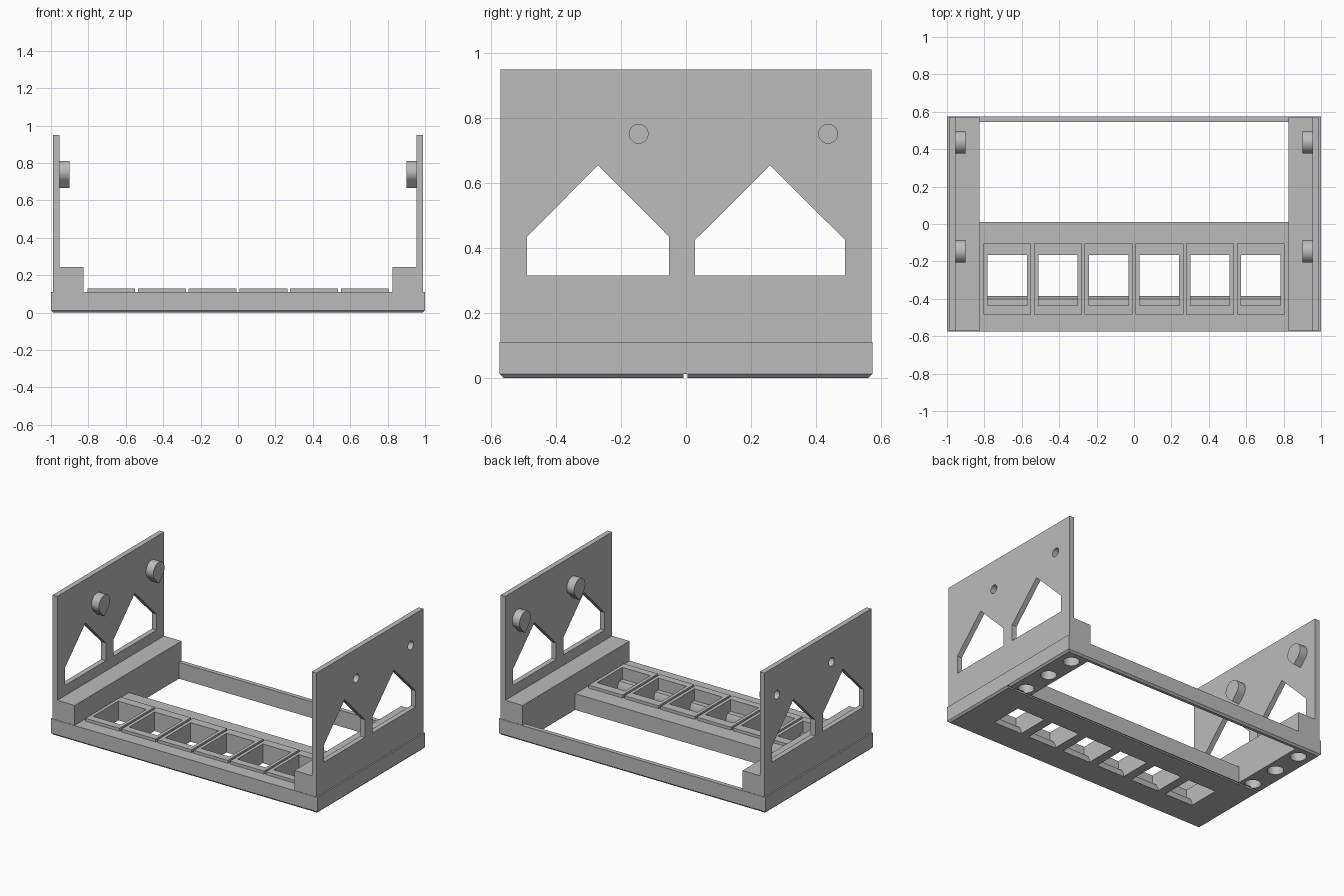
import bpy, bmesh, math
from mathutils import Vector

cube = bpy.data.objects.get("Cube")
if cube:
    bpy.data.objects.remove(cube)

grey = bpy.data.materials.new("light_grey")
grey.use_nodes = True
GREY = (0.5, 0.5, 0.5, 1)
grey.diffuse_color = GREY
grey.node_tree.nodes["Principled BSDF"].inputs["Base Color"].default_value = GREY


def prism(name, pts, axis, lo, hi):
    """Extrude a 2D outline along an axis; outline uses the other two axes in order."""
    bm = bmesh.new()

    def place(p):
        co = list(p)
        co.insert("xyz".index(axis), lo)
        return bm.verts.new(co)

    face = bm.faces.new([place(p) for p in pts])
    grown = bmesh.ops.extrude_face_region(bm, geom=[face])["geom"]
    shift = Vector([hi - lo if a == axis else 0 for a in "xyz"])
    bmesh.ops.translate(bm, vec=shift, verts=[v for v in grown if isinstance(v, bmesh.types.BMVert)])
    bmesh.ops.recalc_face_normals(bm, faces=bm.faces)
    mesh = bpy.data.meshes.new(name)
    bm.to_mesh(mesh)
    bm.free()
    obj = bpy.data.objects.new(name, mesh)
    bpy.context.collection.objects.link(obj)
    mesh.materials.append(grey)
    return obj


def box(name, x0, x1, y0, y1, z0, z1):
    return prism(name, [(x0, y0), (x1, y0), (x1, y1), (x0, y1)], "z", z0, z1)


def circle(cx, cy, r, start=0, sweep=360, n=40):
    steps = [math.radians(start + sweep * i / n) for i in range(n + (sweep < 360))]
    return [(cx + r * math.cos(a), cy + r * math.sin(a)) for a in steps]


def activate(obj):
    bpy.ops.object.select_all(action="DESELECT")
    obj.select_set(True)
    bpy.context.view_layer.objects.active = obj


def cut(obj, cutters):
    activate(obj)
    for c in cutters:
        mod = obj.modifiers.new("cut", "BOOLEAN")
        mod.operation, mod.solver, mod.object = "DIFFERENCE", "EXACT", c
        bpy.ops.object.modifier_apply(modifier=mod.name)


def finish(obj):
    activate(obj)
    bpy.ops.object.shade_smooth_by_angle(angle=math.radians(30))


def discard(objs):
    for o in objs:
        bpy.data.objects.remove(o)


# Base tray with a chamfered underside
tray = box("base_tray", -1, 1, -0.575, 0.575, 0, 0.11)
bm = bmesh.new()
bm.from_mesh(tray.data)
low = [e for e in bm.edges if all(v.co.z < 0.01 for v in e.verts)]
bmesh.ops.bevel(bm, geom=low, offset=0.012, segments=1, affect="EDGES")
bm.to_mesh(tray.data)
bm.free()

# Rear opening, underside groove and round pockets
cutters = [box("opening_cutter", -0.825, 0.825, 0.01, 0.545, -0.1, 0.3),
           box("groove_cutter", -1.1, 1.1, -0.007, 0.005, -0.1, 0.012)]
for x in (-0.9, 0.9):
    for y in (0.05, 0.265, 0.48):
        cutters.append(prism("pocket_cutter", circle(x, y, 0.05), "z", -0.1, 0.1))

# Row of six raised sockets, each with a stepped opening
socket_profile = [(-0.435, 0.2), (-0.165, 0.2), (-0.165, -0.1), (-0.385, -0.1),
                  (-0.385, 0.02), (-0.4, 0.05), (-0.435, 0.05)]
for i in range(6):
    x = (i - 2.5) * 0.271
    hole = prism("socket_cutter", socket_profile, "x", x - 0.105, x + 0.105)
    frame = box(f"socket_frame_{i + 1}", x - 0.128, x + 0.128, -0.485, -0.105, 0.11, 0.13)
    cut(frame, [hole])
    cutters.append(hole)
cut(tray, cutters)
finish(tray)
discard(cutters)


# Side walls with house-shaped windows, foot blocks and pegs
def house(y0, y1, shoulder):
    return [(y0, 0.315), (y1, 0.315), (y1, shoulder), ((y0 + y1) / 2, 0.655), (y0, shoulder)]


PEG_Z = 0.752
for side, s in (("left", 1), ("right", -1)):
    outline = [(0.825, 0.11), (0.99, 0.11), (0.99, 0.95), (0.955, 0.95), (0.955, 0.245), (0.825, 0.245)]
    wall = prism(f"{side}_wall", [(s * x, z) for x, z in outline], "y", -0.572, 0.572)
    windows = [prism("window_cutter", house(-0.49, -0.052, 0.435), "x", s * 0.8, s * 1.1),
               prism("window_cutter", house(0.028, 0.49, 0.425), "x", s * 0.8, s * 1.1)]
    sockets = []
    for n, y in (("front", -0.146), ("back", 0.438)):
        # Teardrop peg pointing down, with a blind hole from outside
        drop = circle(y, PEG_Z, 0.06, -45, 270) + [(y, PEG_Z - 0.086)]
        peg = prism(f"{side}_{n}_peg", drop, "x", s * 0.9, s * 0.955)
        bore = prism("bore_cutter", circle(y, PEG_Z, 0.029), "x", s * 0.925, s * 1.1)
        cut(peg, [bore])
        finish(peg)
        sockets.append(bore)
    cut(wall, windows + sockets)
    finish(wall)
    discard(windows + sockets)
